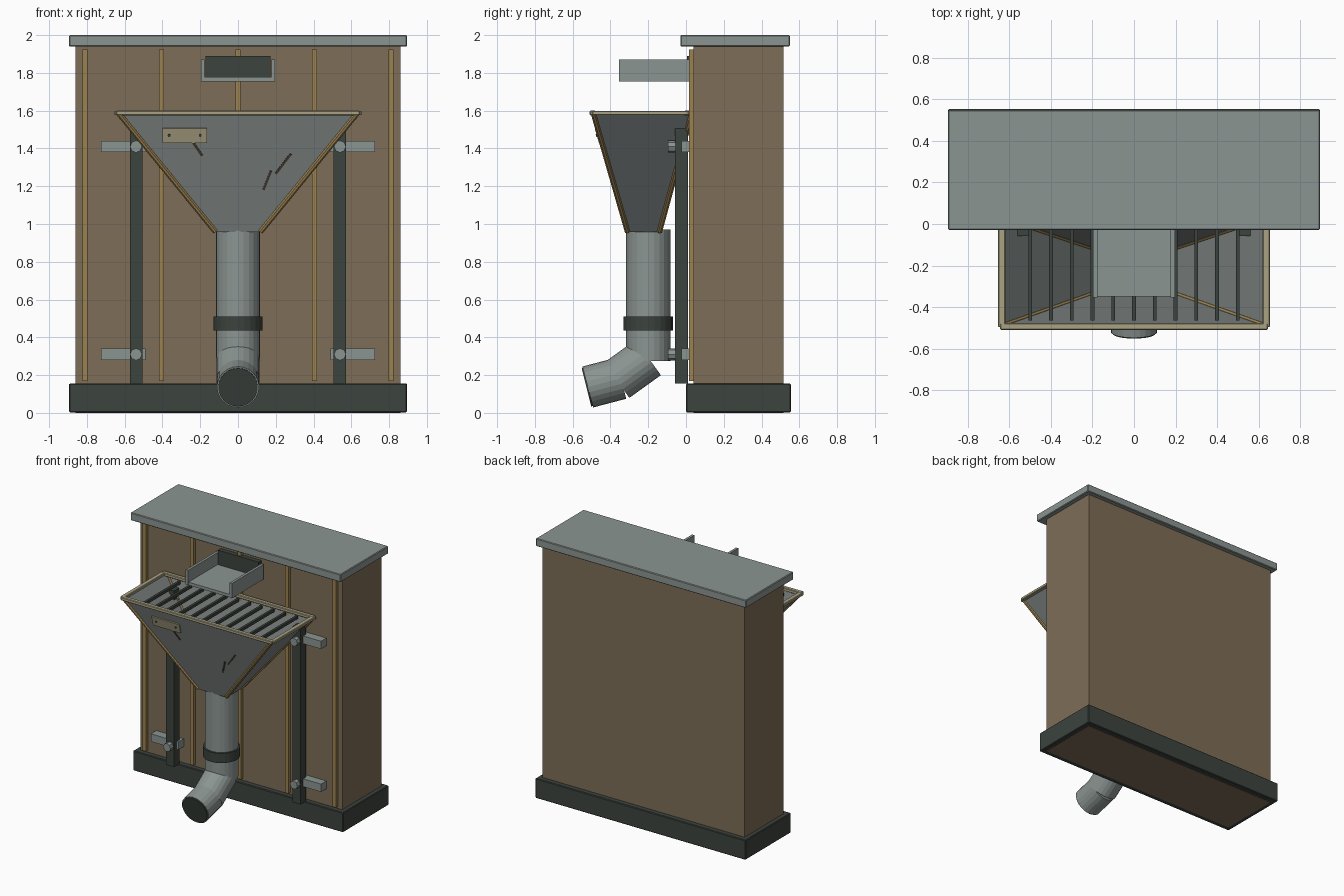
import bpy
from math import cos, sin, radians
from mathutils import Vector

if "Cube" in bpy.data.objects:
    bpy.data.objects.remove(bpy.data.objects["Cube"])


def material(name, r, g, b):
    m = bpy.data.materials.new(name)
    m.use_nodes = True
    m.diffuse_color = (r, g, b, 1)
    m.node_tree.nodes["Principled BSDF"].inputs["Base Color"].default_value = (r, g, b, 1)
    return m


BROWN = material("brown wall", 0.21, 0.155, 0.096)
GREY = material("pale grey metal", 0.26, 0.30, 0.285)
SHEET = material("grey sheet metal", 0.215, 0.24, 0.235)
DARK = material("dark iron", 0.045, 0.056, 0.047)
OCHRE = material("ochre trim", 0.33, 0.22, 0.08)
CREAM = material("cream trim", 0.40, 0.36, 0.23)
SCRATCH = material("dark scratch", 0.06, 0.045, 0.03)


def mesh_object(name, verts, faces, mat):
    me = bpy.data.meshes.new(name)
    me.from_pydata(verts, [], faces)
    me.materials.append(mat)
    ob = bpy.data.objects.new(name, me)
    bpy.context.collection.objects.link(ob)
    return ob


def box(name, x, y, z, mat, bevel=0):
    """Box from (low, high) ranges on each axis."""
    verts = [(a, b, c) for c in z for b in y for a in x]
    faces = [(0, 2, 3, 1), (4, 5, 7, 6), (0, 1, 5, 4),
             (2, 6, 7, 3), (0, 4, 6, 2), (1, 3, 7, 5)]
    ob = mesh_object(name, verts, faces, mat)
    if bevel:
        mod = ob.modifiers.new("bevel", 'BEVEL')
        mod.width = bevel
        mod.segments = 1
    return ob


def rod(name, start, end, radius, mat, sides=24):
    """Cylinder between two points."""
    a, b = Vector(start), Vector(end)
    bpy.ops.mesh.primitive_cylinder_add(vertices=sides, radius=radius,
                                        depth=(b - a).length, location=(a + b) / 2)
    ob = bpy.context.object
    ob.name = name
    ob.rotation_euler = (b - a).to_track_quat('Z', 'Y').to_euler()
    ob.data.materials.append(mat)
    return ob


# Wall block with plinth and cap
box("wall", (-0.86, 0.86), (0.04, 0.515), (0, 1.95), BROWN)
box("plinth", (-0.895, 0.895), (0, 0.555), (0.003, 0.155), DARK, 0.005)
box("cap", (-0.895, 0.895), (-0.03, 0.55), (1.94, 2), GREY, 0.005)
for i in range(5):
    x = (i - 2) * 0.405
    box("wall_strip", (x - 0.014, x + 0.014), (0.015, 0.045), (0.17, 1.925), OCHRE)

# Posts, wall brackets and bolts
for s in (-1, 1):
    box("post", sorted((s * 0.505, s * 0.572)), (-0.058, 0.01), (0.155, 1.51), DARK)
    for z in (0.31, 1.41):
        box("bracket", sorted((s * 0.49, s * 0.725)), (-0.025, 0.045), (z - 0.03, z + 0.03), GREY)
        rod("bolt", (s * 0.54, -0.095, z), (s * 0.54, -0.05, z), 0.032, GREY, 8)

# Hopper funnel
TOP, LOW = 1.585, 0.96
corners = [(-1, -1), (1, -1), (1, 1), (-1, 1)]
lower = [(sx * 0.12, -0.225 + sy * 0.085, LOW) for sx, sy in corners]
upper = [(sx * 0.63, -0.23 + sy * 0.26, TOP) for sx, sy in corners]
funnel = mesh_object("hopper", lower + upper,
                     [(i, (i + 1) % 4, (i + 1) % 4 + 4, i + 4) for i in range(4)], SHEET)
shell = funnel.modifiers.new("thickness", 'SOLIDIFY')
shell.thickness = 0.012
shell.offset = 0
for a, b in zip(lower, upper):
    rod("hopper_corner_trim", a, b, 0.015, OCHRE, 8)

# Hopper rim
for y in ((-0.51, -0.478), (-0.01, 0.022)):
    box("rim_long", (-0.645, 0.645), y, (1.575, 1.6), CREAM, 0.004)
for s in (-1, 1):
    box("rim_side", sorted((s * 0.62, s * 0.655)), (-0.497, 0.015), (1.576, 1.599), CREAM, 0.004)

# Grate bars
for i in range(11):
    x = (i - 5) * 0.1
    box("grate_bar", (x - 0.009, x + 0.009), (-0.465, 0.0), (1.545, 1.567), DARK)


def on_front(x, z, lift=0):
    """Point on the sloping front sheet of the hopper."""
    t = (z - LOW) / (TOP - LOW)
    return Vector((x, -0.31 - 0.18 * t - lift, z))


def front_plate(name, points, mat, lift):
    """Thin plate lying on the front sheet, outlined anticlockwise."""
    ob = mesh_object(name, [on_front(x, z, lift) for x, z in points],
                     [tuple(range(len(points)))], mat)
    mod = ob.modifiers.new("thickness", 'SOLIDIFY')
    mod.thickness = 0.008


# Blank label plate with rivets, and scratches
front_plate("label_plate", [(-0.4, 1.43), (-0.165, 1.43), (-0.165, 1.505), (-0.4, 1.505)], CREAM, 0.016)
for x in (-0.365, -0.2):
    ring = [(x + 0.008 * cos(radians(a)), 1.468 + 0.008 * sin(radians(a))) for a in range(0, 360, 45)]
    front_plate("label_rivet", ring, DARK, 0.02)
for x0, z0, x1, z1 in ((0.2, 1.265, 0.28, 1.37), (0.135, 1.18, 0.175, 1.28), (-0.19, 1.36, -0.245, 1.44)):
    d = Vector((x1 - x0, z1 - z0)).normalized() * 0.006
    front_plate("scratch", [(x0 + d.y, z0 - d.x), (x1 + d.y, z1 - d.x),
                            (x1 - d.y, z1 + d.x), (x0 - d.y, z0 + d.x)], SCRATCH, 0.01)

# Down pipe, collar and angled outlet
rod("down_pipe", (0, -0.2, 0.275), (0, -0.2, 0.97), 0.117, GREY)
rod("pipe_collar", (0, -0.2, 0.435), (0, -0.2, 0.51), 0.13, DARK)
rod("elbow", (0, -0.2, 0.293), (0, -0.367, 0.173), 0.115, GREY)
rod("outlet", (0, -0.345, 0.183), (0, -0.52, 0.137), 0.112, GREY)
rod("outlet_mouth", (0, -0.515, 0.138), (0, -0.527, 0.135), 0.104, DARK)

# Small tray above the hopper
box("tray_floor", (-0.195, 0.195), (-0.35, 0.03), (1.755, 1.778), GREY)
for s in (-1, 1):
    box("tray_side", sorted((s * 0.177, s * 0.197)), (-0.355, 0.03), (1.755, 1.87), GREY)
box("tray_back_plate", (-0.172, 0.172), (0.005, 0.04), (1.778, 1.89), DARK)
